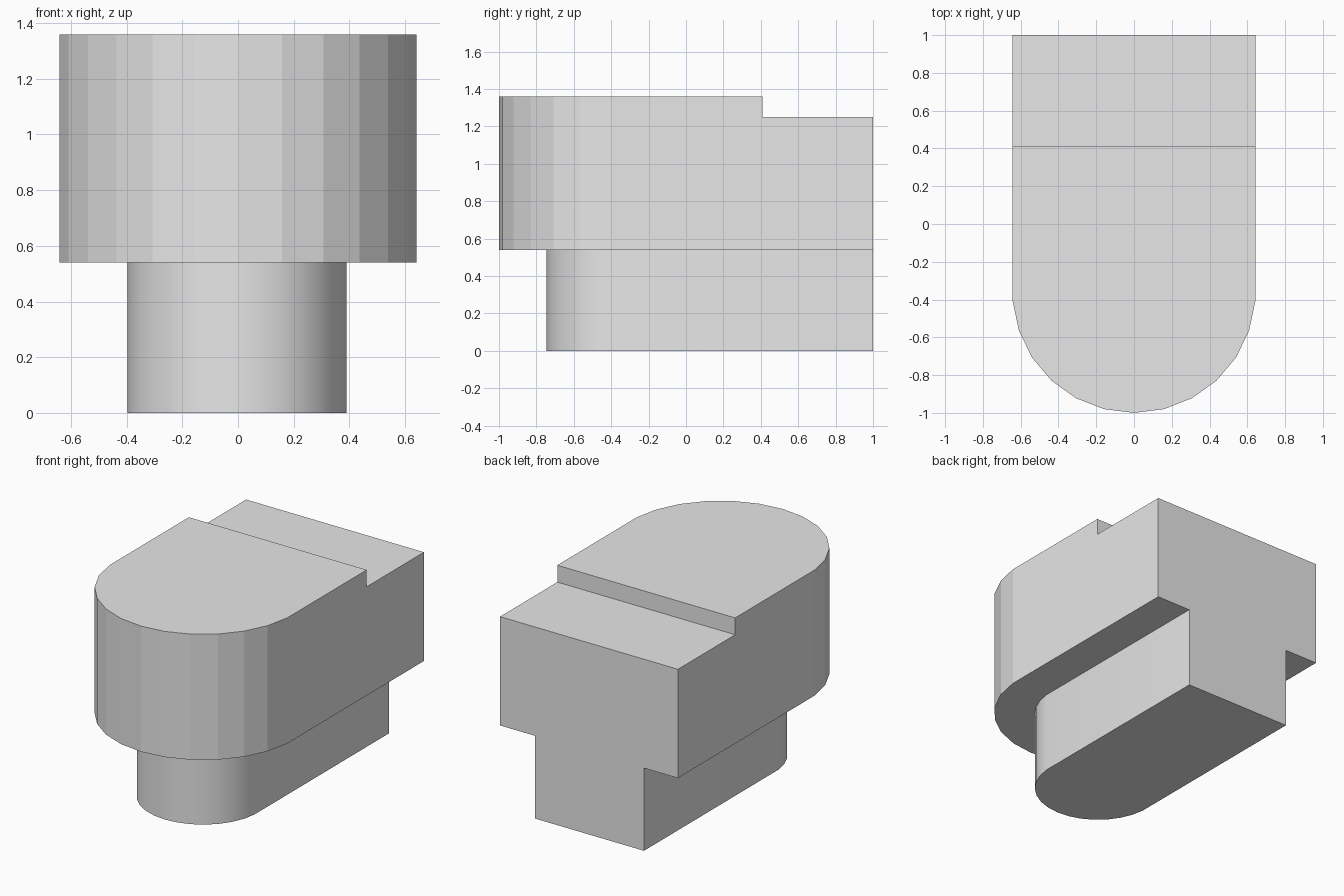
import bpy, bmesh, math
from mathutils import Vector

cube = bpy.data.objects.get("Cube")
if cube:
    bpy.data.objects.remove(cube, do_unlink=True)

# Single plain grey material
grey = bpy.data.materials.new("plain_grey")
grey.use_nodes = True
grey.diffuse_color = (0.8, 0.8, 0.8, 1)
grey.node_tree.nodes["Principled BSDF"].inputs["Base Color"].default_value = (0.8, 0.8, 0.8, 1)


def round_front_prism(bm, cx, half_width, front, back, z0, z1, sweep, segments):
    """Extrude an outline with a straight back and an arc-shaped front."""
    r = half_width / math.sin(math.radians(sweep))
    outline = [(cx + half_width, back), (cx - half_width, back)]
    for i in range(segments + 1):
        a = math.radians(sweep * (2 * i / segments - 1))
        outline.append((cx + r * math.sin(a), front + r * (1 - math.cos(a))))
    base = bm.faces.new([bm.verts.new((x, y, z0)) for x, y in outline])
    raise_face(bm, base, z1 - z0)


def raise_face(bm, face, height):
    new = bmesh.ops.extrude_face_region(bm, geom=[face])["geom"]
    verts = [g for g in new if isinstance(g, bmesh.types.BMVert)]
    bmesh.ops.translate(bm, verts=verts, vec=(0, 0, height))


def faces_at(bm, z):
    return [f for f in bm.faces if all(abs(v.co.z - z) < 1e-4 for v in f.verts)]


def finish(bm, name):
    bmesh.ops.recalc_face_normals(bm, faces=bm.faces[:])
    mesh = bpy.data.meshes.new(name)
    bm.to_mesh(mesh)
    bm.free()
    mesh.materials.append(grey)
    obj = bpy.data.objects.new(name, mesh)
    bpy.context.collection.objects.link(obj)
    return obj


# Upper block: faceted rounded front
LEDGE_Z, TOP_Z, LEDGE_Y = 1.25, 1.36, 0.41
bm = bmesh.new()
round_front_prism(bm, 0, 0.642, -1, 1, 0.54, LEDGE_Z, 85.2, 12)

# Raise the top in front of the rear ledge
top = faces_at(bm, LEDGE_Z)[0]
bmesh.ops.bisect_plane(bm, geom=[top] + list(top.edges) + list(top.verts),
                       plane_co=(0, LEDGE_Y, 0), plane_no=(0, 1, 0))
front_top = min(faces_at(bm, LEDGE_Z), key=lambda f: f.calc_center_median().y)
edge_verts = list(front_top.verts)
raise_face(bm, front_top, TOP_Z - LEDGE_Z)
# Remove any hidden face left under the raised top
hidden = [f for f in faces_at(bm, LEDGE_Z) if f.calc_center_median().y < LEDGE_Y]
if hidden:
    bmesh.ops.delete(bm, geom=hidden, context='FACES_ONLY')
finish(bm, "upper_block")

# Lower stem: narrower, smooth rounded front, open where it meets the block
bm = bmesh.new()
round_front_prism(bm, -0.004, 0.393, -0.747, 1, 0, 0.54, 85.2, 14)
bmesh.ops.recalc_face_normals(bm, faces=bm.faces[:])
bmesh.ops.delete(bm, geom=faces_at(bm, 0.54), context='FACES_ONLY')
stem = finish(bm, "lower_stem")
bpy.ops.object.select_all(action='DESELECT')
stem.select_set(True)
bpy.context.view_layer.objects.active = stem
bpy.ops.object.shade_smooth_by_angle(angle=math.radians(30))
